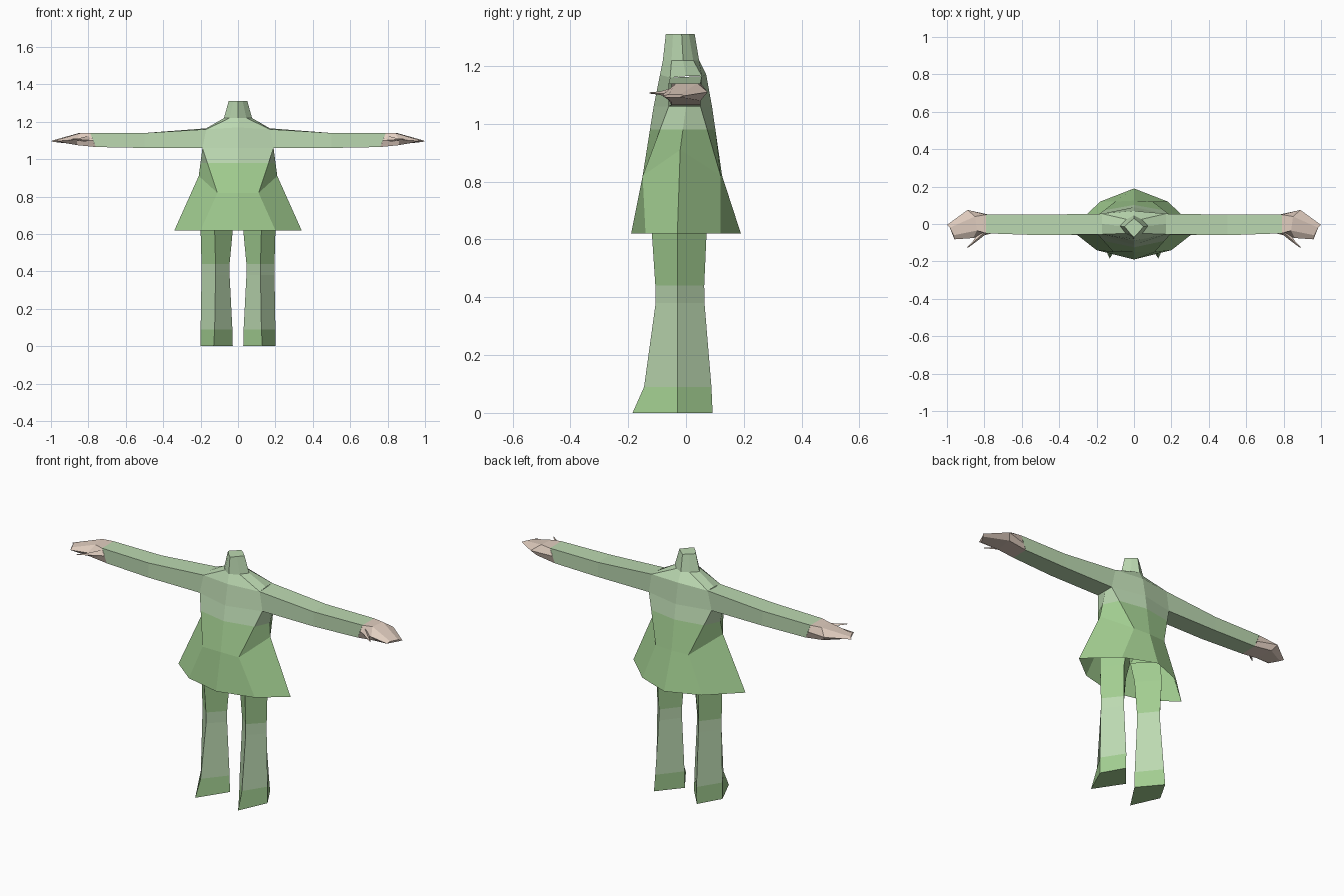
import bpy, bmesh

if "Cube" in bpy.data.objects:
    bpy.data.objects.remove(bpy.data.objects["Cube"])


def material(name, rgb):
    m = bpy.data.materials.new(name)
    m.diffuse_color = (*rgb, 1)
    m.use_nodes = True
    m.node_tree.nodes["Principled BSDF"].inputs["Base Color"].default_value = m.diffuse_color
    return m


PALE = material("pale green", (0.50, 0.69, 0.44))
GREEN = material("leaf green", (0.36, 0.61, 0.28))
SKIN = material("skin", (0.76, 0.62, 0.53))


def loft(name, rings, mats, cap_start=False, cap_end=False, mirror=False,
         cut=None, rule=None, drop=None):
    """Skin a list of equal rings, optionally cut, coloured by rule and mirrored."""
    bm = bmesh.new()
    rows = [[bm.verts.new(p) for p in r] for r in rings]
    n = len(rows[0])
    for a, b in zip(rows, rows[1:]):
        for i in range(n):
            j = (i + 1) % n
            bm.faces.new((a[i], a[j], b[j], b[i]))
    if cap_start:
        bm.faces.new(rows[0][::-1])
    if cap_end:
        bm.faces.new(rows[-1])
    if drop:
        gone = [f for f in bm.faces if drop(f.calc_center_median())]
        bmesh.ops.delete(bm, geom=gone, context='FACES')
    if cut is not None:
        bmesh.ops.bisect_plane(bm, geom=bm.verts[:] + bm.edges[:] + bm.faces[:],
                               plane_co=(0, 0, cut), plane_no=(0, 0, 1))
    bmesh.ops.remove_doubles(bm, verts=bm.verts[:], dist=1e-4)
    bmesh.ops.recalc_face_normals(bm, faces=bm.faces[:])
    if rule:
        for f in bm.faces:
            f.material_index = rule(f.calc_center_median())
    me = bpy.data.meshes.new(name)
    bm.to_mesh(me)
    bm.free()
    for m in mats:
        me.materials.append(m)
    ob = bpy.data.objects.new(name, me)
    bpy.context.collection.objects.link(ob)
    if mirror:
        ob.modifiers.new("mirror", 'MIRROR')
    return ob


def whole(half):
    """Complete a half ring that starts and ends on x = 0."""
    return half + [(-x, y, z) for x, y, z in half[-2:0:-1]]


# Coat: flared open hem, waist, armpits, shoulders, neck
coat = [
    [(0, -.19, .62), (.20, -.14, .62), (.34, -.03, .62), (.18, .12, .62), (0, .19, .62)],
    [(0, -.15, .82), (.11, -.15, .82), (.21, -.02, .91), (.10, .12, .82), (0, .125, .82)],
    [(0, -.112, 1.06), (.19, -.06, 1.06), (.19, 0, 1.06), (.19, .05, 1.06), (0, .09, 1.06)],
    [(0, -.09, 1.17), (.17, -.055, 1.16), (.17, 0, 1.165), (.17, .055, 1.165), (0, .07, 1.17)],
    [(0, -.08, 1.22), (.045, -.05, 1.22), (.075, -.01, 1.22), (.04, .025, 1.22), (0, .045, 1.22)],
    [(0, -.07, 1.31), (.025, -.045, 1.31), (.05, -.015, 1.31), (.025, .01, 1.31), (0, .03, 1.31)],
]
loft("coat", [whole(r) for r in coat], [PALE, GREEN], cap_end=True, cut=.98,
     rule=lambda c: 1 if c.z < .98 else 0,
     drop=lambda c: abs(c.x) > .16 and 1.07 < c.z < 1.16)

# Sleeves
sleeve = [
    [(.19, -.06, 1.06), (.17, -.055, 1.16), (.17, .055, 1.165), (.19, .05, 1.06)],
    [(.50, -.06, 1.06), (.50, -.06, 1.14), (.50, .05, 1.14), (.50, .05, 1.06)],
    [(.76, -.05, 1.065), (.79, -.05, 1.14), (.79, .05, 1.14), (.76, .05, 1.065)],
]
loft("sleeve", sleeve, [PALE], mirror=True)

# Hands: wrist, palm, thin fingertips
hand = [
    [(.76, -.05, 1.065), (.775, -.05, 1.10), (.79, -.05, 1.14),
     (.79, .05, 1.14), (.775, .05, 1.10), (.76, .05, 1.065)],
    [(.86, -.05, 1.075), (.86, -.075, 1.105), (.84, -.035, 1.14),
     (.85, .04, 1.14), (.89, .075, 1.11), (.87, .05, 1.08)],
    [(.955, -.07, 1.092), (.96, -.082, 1.097), (.965, -.06, 1.102),
     (.985, -.02, 1.102), (1.0, -.005, 1.097), (.985, -.02, 1.092)],
]
loft("hand", hand, [SKIN], cap_end=True, mirror=True)

# Thumbs
thumb = [
    [(.78, -.045, 1.10), (.80, -.045, 1.125), (.84, -.06, 1.105), (.80, -.045, 1.085)],
    [(.85, -.10, 1.105), (.85, -.09, 1.112), (.86, -.09, 1.105), (.85, -.09, 1.10)],
    [(.89, -.125, 1.107)] * 4,
]
bm_rings = [thumb[0], thumb[1], [(.89 + .002 * dx, -.127 + .002 * dy, 1.107 + .002 * dz)
            for dx, dy, dz in ((-1, 0, 0), (0, 0, 1), (1, 1, 0), (0, 0, -1))]]
loft("thumb", bm_rings, [SKIN], cap_end=True, mirror=True)


# Legs: diamond section, front, outer, back and inner corner at each height
def diamond(z, front, back, inner, outer, mid=.125):
    return [(mid, front, z), (outer, -.03, z), (mid, back, z), (inner, -.03, z)]


leg = [
    diamond(0, -.185, .092, .028, .20, .13),
    diamond(.09, -.145, .088, .03, .20, .125),
    diamond(.38, -.105, .064, .045, .195, .12),
    diamond(.44, -.106, .063, .045, .195, .12),
    diamond(.62, -.118, .071, .028, .20, .125),
    diamond(.72, -.115, .075, 0, .20, .11),
]
loft("leg", leg, [PALE, GREEN], cap_start=True, mirror=True,
     rule=lambda c: 0 if .09 < c.z < .44 else 1)
